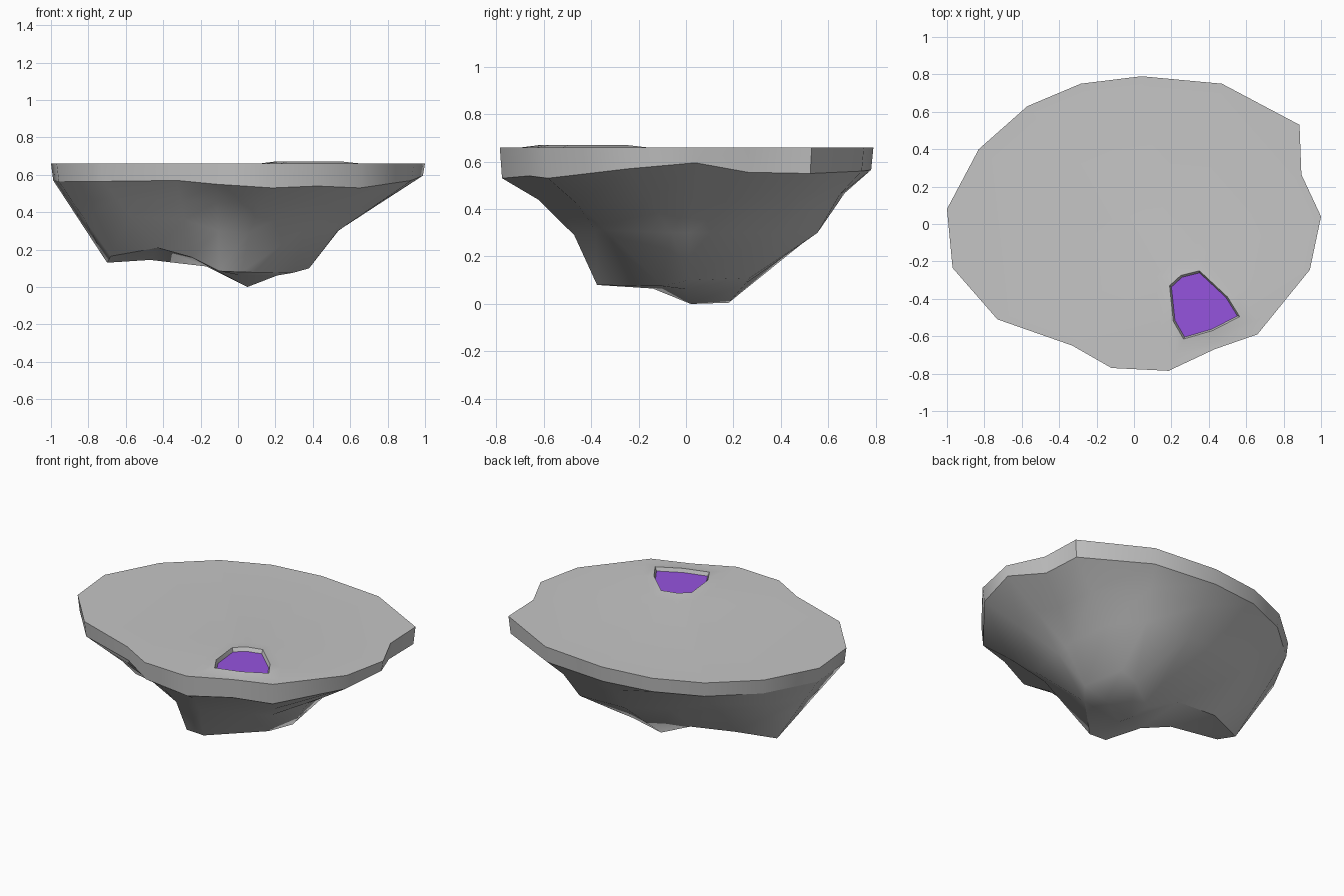
import bpy, bmesh, math

if "Cube" in bpy.data.objects:
    bpy.data.objects.remove(bpy.data.objects["Cube"])

# Colours
def material(name, rgb):
    m = bpy.data.materials.new(name)
    m.diffuse_color = (*rgb, 1)
    m.use_nodes = True
    m.node_tree.nodes["Principled BSDF"].inputs["Base Color"].default_value = m.diffuse_color
    return m

stone = material("grey stone", (0.56, 0.56, 0.56))
purple = material("purple pool", (0.30, 0.087, 0.73))

TOP_Z = 0.66

# Lowest contour of the rock, in order around the underside
FEET = {
    "A": (0.05, 0.18, 0.005), "Q": (0.20, 0.25, 0.085), "R": (0.32, 0.27, 0.11),
    "C": (0.38, 0.01, 0.10), "D": (0.29, -0.10, 0.075), "E": (0.02, -0.375, 0.08),
    "F": (-0.10, -0.375, 0.085), "G": (-0.25, -0.24, 0.16), "H": (-0.43, -0.18, 0.21),
    "I": (-0.68, -0.06, 0.165), "J": (-0.70, 0.08, 0.13), "K": (-0.47, 0.17, 0.145),
    "M": (-0.17, 0.20, 0.11),
}

# Columns clockwise from the back: x, y, rim underside z, foot, mid fraction, mid z
COLUMNS = [
    (0.04, 0.79, 0.565, "A", 0.37, 0.31), (0.47, 0.75, 0.56, "Q", 0.38, 0.30),
    (0.885, 0.53, 0.55, "R", 0.66, 0.30), (0.895, 0.265, 0.555, "C", 0.69, 0.30),
    (1.0, 0.04, 0.595, "C", 0.75, 0.30), (0.94, -0.245, 0.57, "C", 0.72, 0.30),
    (0.66, -0.59, 0.53, "D", 0.52, 0.31), (0.43, -0.67, 0.54, "D", 0.50, 0.31),
    (0.185, -0.785, 0.53, "E", 0.76, 0.29), (-0.12, -0.77, 0.55, "F", 0.74, 0.30),
    (-0.33, -0.65, 0.57, "G", 0.50, 0.36), (-0.73, -0.51, 0.565, "H", 0.50, 0.38),
    (-0.97, -0.235, 0.565, "I", 0.50, 0.36), (-1.0, 0.08, 0.57, "J", 0.50, 0.35),
    (-0.83, 0.40, 0.57, "J", 0.50, 0.35), (-0.57, 0.63, 0.57, "K", 0.50, 0.37),
    (-0.285, 0.75, 0.57, "M", 0.47, 0.35),
]

# Pool outline in the top surface
POOL = [(0.19, -0.33), (0.25, -0.275), (0.35, -0.25), (0.50, -0.39),
        (0.565, -0.495), (0.42, -0.57), (0.265, -0.615), (0.21, -0.52)]
PCX, PCY = 0.36, -0.44

bm = bmesh.new()

def face(*verts):
    unique = list(dict.fromkeys(verts))
    return bm.faces.new(unique) if len(unique) > 2 else None

def skin(a, b):
    """Join two rings of equal length with quads (or triangles where points are shared)."""
    n = len(a)
    for i in range(n):
        j = (i + 1) % n
        face(a[i], a[j], b[j], b[i])

def loop_edges(ring):
    pairs = [(ring[i], ring[(i + 1) % len(ring)]) for i in range(len(ring))]
    return [bm.edges.get(p) for p in pairs if p[0] is not p[1]]

# Rim wall and tapering rock body
foot = {k: bm.verts.new(p) for k, p in FEET.items()}
top, rim, upper, mid, low = [], [], [], [], []
for x, y, rz, key, t, mz in COLUMNS:
    fx, fy, _ = FEET[key]
    rx, ry = x * 0.988, y * 0.988
    mx, my = rx + (fx - rx) * t, ry + (fy - ry) * t
    hollow = 0.03 if abs(y) > 0.66 else 0.0     # front and back curve inwards
    top.append(bm.verts.new((x, y, TOP_Z)))
    rim.append(bm.verts.new((rx, ry, rz)))
    upper.append(bm.verts.new(((rx + mx) / 2, (ry + my) / 2, (rz + mz) / 2 + hollow)))
    mid.append(bm.verts.new((mx, my, mz)))
    low.append(foot[key])
skin(top, rim)
skin(rim, upper)
skin(upper, mid)
skin(mid, low)

# Underside: low central tip with two shoulders, and a raised shelf on the left
foot["L"] = bm.verts.new((0.05, 0.02, 0.0))
foot["N"] = bm.verts.new((0.21, 0.0, 0.062))
foot["P"] = bm.verts.new((0.0, -0.14, 0.065))
for tri in ("AQL QRN RCN CDN DEP EFP FGP QNL NDP NPL PGL GML MAL "
            "GHM HKM HJK HIJ").split():
    face(*[foot[k] for k in tri])

# Low mound around the pool, pool wall and pool floor
def pool_ring(scale, z):
    return [bm.verts.new((PCX + (x - PCX) * scale, PCY + (y - PCY) * scale, z))
            for x, y in POOL]

mound = pool_ring(1.45, TOP_Z)
lip = pool_ring(1.0, TOP_Z + 0.01)
bed = pool_ring(0.94, TOP_Z - 0.013)
skin(mound, lip)
skin(lip, bed)
floor = face(*bed)
floor.material_index = 1

# Flat top surface between the rim and the mound
bmesh.ops.triangle_fill(bm, use_beauty=True, edges=loop_edges(top) + loop_edges(mound))
bmesh.ops.recalc_face_normals(bm, faces=bm.faces[:])

# Smooth rock with crisp rim, pool and front bottom edges
mesh = bpy.data.meshes.new("floating_rock")
crisp = loop_edges(top) + loop_edges(rim) + loop_edges(lip) + loop_edges(bed)
crisp += [bm.edges.get((foot[a], foot[b])) for a, b in ("DE", "EF", "GH", "HI", "IJ", "JK")]
bm.edges.index_update()
crisp_ids = [e.index for e in crisp if e]
bm.to_mesh(mesh)
bm.free()
mesh.materials.append(stone)
mesh.materials.append(purple)
rock = bpy.data.objects.new("floating_rock", mesh)
bpy.context.collection.objects.link(rock)

bpy.context.view_layer.objects.active = rock
rock.select_set(True)
bpy.ops.object.shade_smooth_by_angle(angle=math.radians(45))
for i in crisp_ids:
    mesh.edges[i].use_edge_sharp = True
